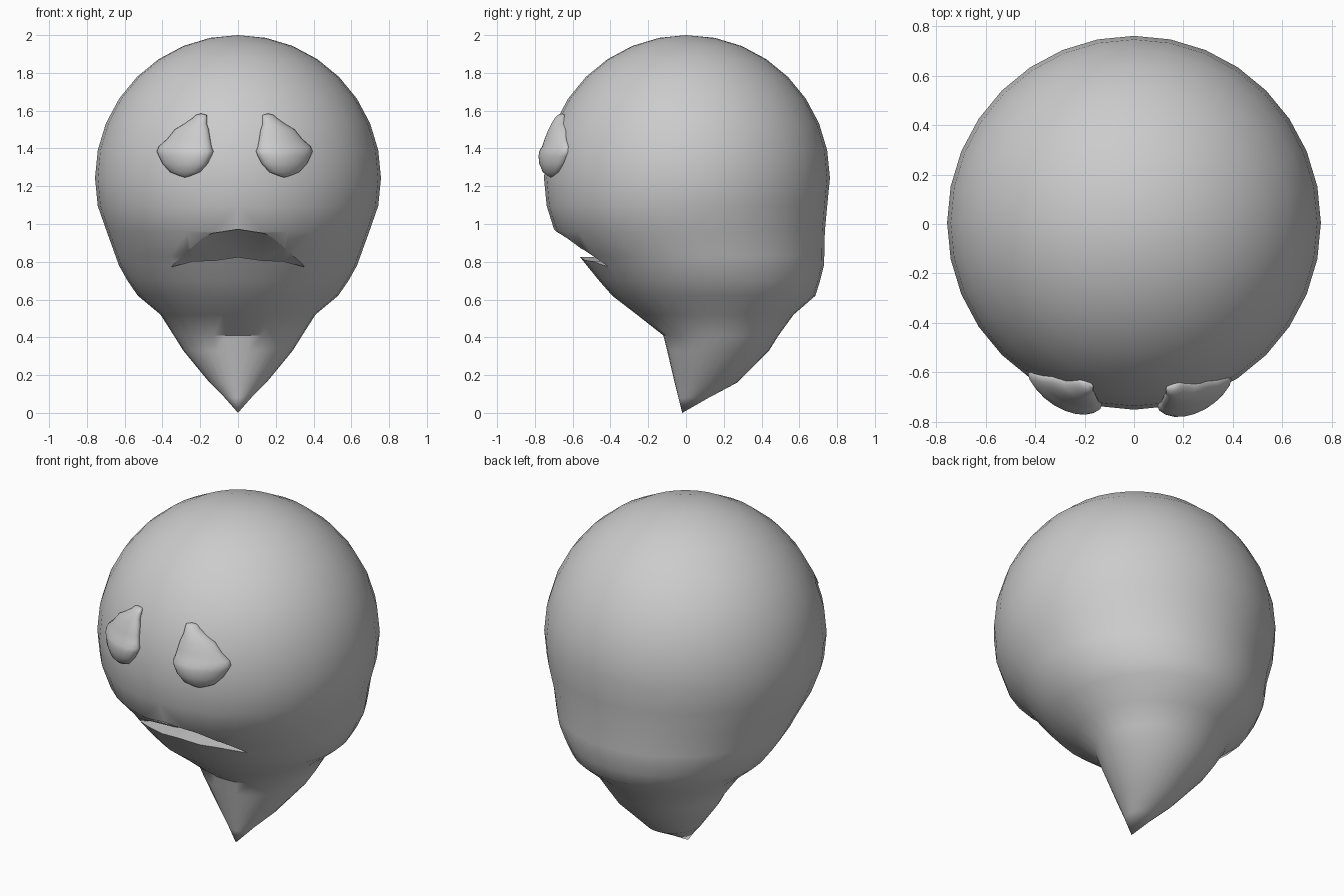
import bpy, bmesh, math

if "Cube" in bpy.data.objects:
    bpy.data.objects.remove(bpy.data.objects["Cube"])

CZ, R = 1.243, 0.757


def finish(bm, name, angle=40):
    bmesh.ops.recalc_face_normals(bm, faces=bm.faces)
    me = bpy.data.meshes.new(name)
    bm.to_mesh(me)
    bm.free()
    ob = bpy.data.objects.new(name, me)
    bpy.context.collection.objects.link(ob)
    smooth(ob, angle)
    return ob


def smooth(ob, angle):
    bpy.ops.object.select_all(action='DESELECT')
    bpy.context.view_layer.objects.active = ob
    ob.select_set(True)
    bpy.ops.object.shade_smooth_by_angle(angle=math.radians(angle))


def loft(name, rings, bottom, top, angle=40):
    """Skin a stack of rings and close it with a point at each end."""
    bm = bmesh.new()
    rows = [[bm.verts.new(p) for p in ring] for ring in rings]
    n = len(rows[0])
    for a, b in zip(rows, rows[1:]):
        for i in range(n):
            j = (i + 1) % n
            bm.faces.new((a[i], a[j], b[j], b[i]))
    for row, tip in ((rows[0], bottom), (rows[-1], top)):
        v = bm.verts.new(tip)
        for i in range(n):
            bm.faces.new((row[i], row[(i + 1) % n], v))
    return finish(bm, name, angle)


def oval(z, half, front, back, n=32):
    cy, ry = (front + back) / 2, (back - front) / 2
    return [(half * math.cos(2 * math.pi * i / n),
             cy + ry * math.sin(2 * math.pi * i / n), z) for i in range(n)]


# Head: pointed neck and jaw (z, half width, front y, back y), then a round skull
jaw = [(0.08, 0.07, -0.04, 0.12), (0.16, 0.15, -0.06, 0.27),
       (0.33, 0.29, -0.10, 0.44), (0.41, 0.34, -0.12, 0.49),
       (0.52, 0.41, -0.26, 0.57), (0.62, 0.53, -0.39, 0.685),
       (0.70, 0.585, -0.46, 0.71), (0.78, 0.63, -0.525, 0.73),
       (0.83, 0.648, -0.565, 0.732), (0.96, 0.695, -0.695, 0.735)]
rings = [oval(*j) for j in jaw]
for k in range(9, 0, -1):
    a = math.pi * k / 16
    r = R * math.sin(a)
    rings.append(oval(CZ + R * math.cos(a), r, -r + 0.005, r + 0.005))
head = loft("head", rings, (0, -0.02, 0), (0, 0, 2))

# Mouth: frowning crescent with a sloping roof and a lip shelf, cut from the head
upper = [(-0.35, 0.775), (-0.27, 0.88), (-0.14, 0.95), (0, 0.972),
         (0.14, 0.95), (0.27, 0.88), (0.35, 0.775)]
lower = [(-0.35, 0.773), (-0.24, 0.803), (-0.12, 0.808), (0, 0.825),
         (0.12, 0.808), (0.24, 0.803), (0.35, 0.773)]
depth = [-0.40, -0.42, -0.43, -0.43, -0.43, -0.42, -0.40]
roof = [-0.41, -0.575, -0.66, -0.69, -0.66, -0.575, -0.41]
bm = bmesh.new()
cols = []
for (ux, uz), (lx, lz), d, y in zip(upper, lower, depth, roof):
    cols.append([bm.verts.new(p) for p in
                 ((ux, -1, uz), (ux, y, uz), (lx, d, lz), (lx, -1, lz))])
for a, b in zip(cols, cols[1:]):
    for i in range(4):
        j = (i + 1) % 4
        bm.faces.new((a[i], a[j], b[j], b[i]))
bm.faces.new(cols[0])
bm.faces.new(cols[-1][::-1])
bmesh.ops.triangulate(bm, faces=bm.faces)
cutter = finish(bm, "mouth_cutter")
mod = head.modifiers.new("mouth", 'BOOLEAN')
mod.operation, mod.solver, mod.object = 'DIFFERENCE', 'EXACT', cutter
bpy.context.view_layer.objects.active = head
bpy.ops.object.modifier_apply(modifier="mouth")
bpy.data.objects.remove(cutter)
smooth(head, 35)


# Eyes: teardrops wrapped on the skull (z, inner x, outer x, bulge)
def on_skull(x, z, bulge):
    return (x, -math.sqrt(R * R - x * x - (z - CZ) ** 2) - bulge, z)


tear = [(1.255, -0.25, -0.31, 0.012), (1.275, -0.20, -0.36, 0.035),
        (1.32, -0.16, -0.40, 0.055), (1.36, -0.14, -0.42, 0.063),
        (1.385, -0.13, -0.43, 0.062), (1.41, -0.14, -0.42, 0.052),
        (1.45, -0.147, -0.375, 0.047), (1.50, -0.155, -0.335, 0.042),
        (1.53, -0.165, -0.285, 0.036), (1.56, -0.165, -0.242, 0.027),
        (1.577, -0.165, -0.225, 0.018)]
for name, side, shift in (("right_eye", 1, 0), ("left_eye", -1, -0.035)):
    rings = []
    for z, xi, xo, d in tear:
        c, h = (xi + xo) / 2, (xi - xo) / 2
        ring = []
        for i in range(20):
            t = 2 * math.pi * i / 20
            ring.append(on_skull(side * (c + h * math.cos(t)) + shift, z,
                                 d * math.sin(t)))
        rings.append(ring)
    loft(name, rings, on_skull(side * -0.28 + shift, 1.246, 0),
         on_skull(side * -0.195 + shift, 1.585, 0), 60)
